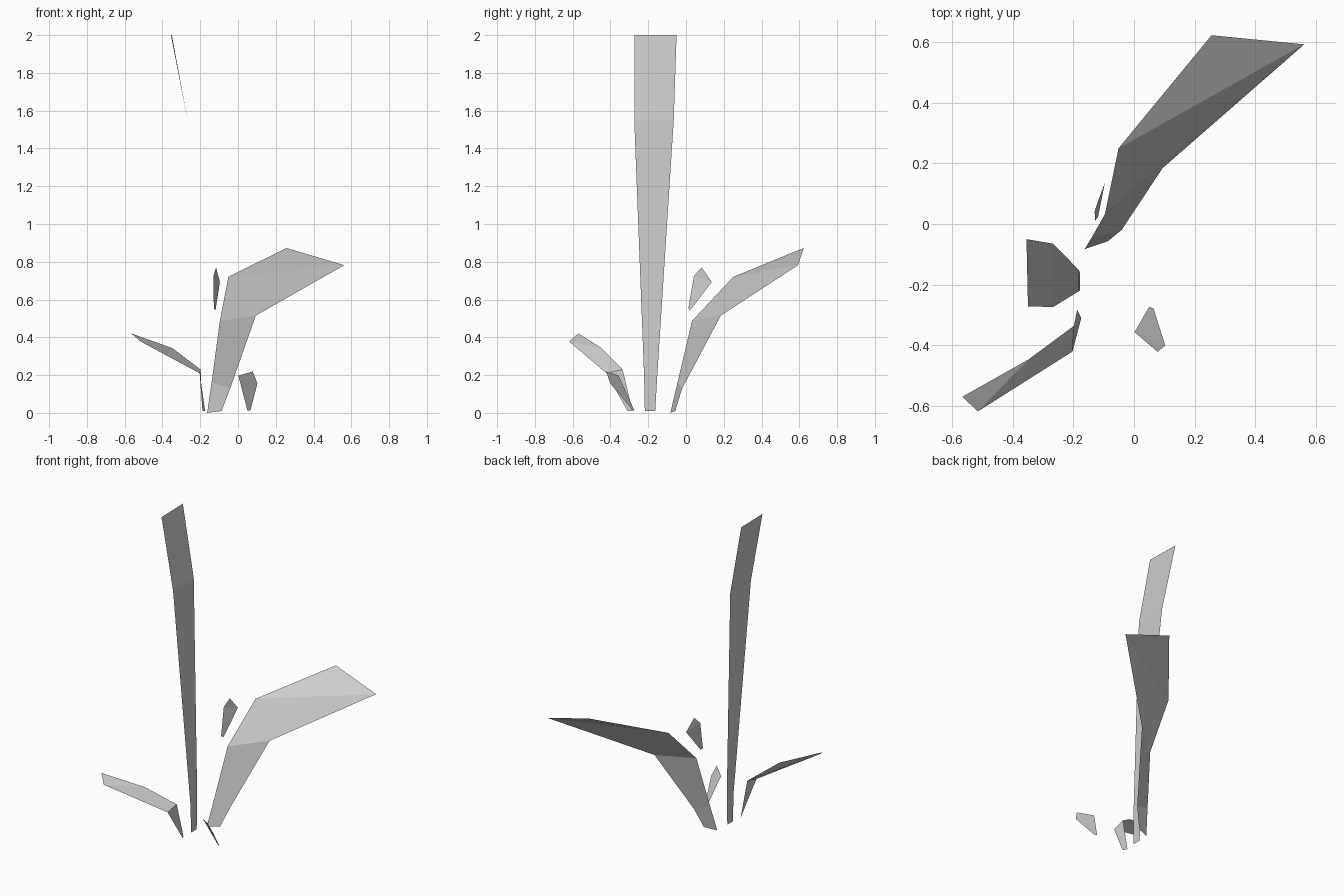
import bpy


def blade(name, left, right):
    """Flat-shaded leaf strip between two edges; an extra left point closes the tip."""
    n = len(right)
    verts = left + right
    off = len(left)
    faces = [(i, off + i, off + i + 1, i + 1) for i in range(n - 1)]
    if len(left) > n:
        faces.append((n - 1, off + n - 1, n))
    mesh = bpy.data.meshes.new(name)
    mesh.from_pydata(verts, [], faces)
    mesh.update()
    obj = bpy.data.objects.new(name, mesh)
    bpy.context.collection.objects.link(obj)
    return obj


# Tall upright blade
blade("tall_leaf",
      [(-.178, -.218, .01), (-.182, -.222, .2), (-.267, -.274, 1.55), (-.35, -.272, 2)],
      [(-.178, -.163, .01), (-.182, -.152, .2), (-.267, -.065, 1.55), (-.355, -.05, 2)])

# Broad arching blade
blade("broad_leaf",
      [(-.163, -.083, 0), (-.14, -.045, .16), (-.096, .032, .487), (-.051, .25, .72), (.256, .623, .873)],
      [(-.087, -.057, .01), (-.041, -.02, .13), (.094, .184, .515), (.562, .593, .782)])

# Low blade bending outwards
blade("low_leaf",
      [(-.188, -.283, .01), (-.198, -.336, .23), (-.348, -.447, .343), (-.566, -.57, .421)],
      [(-.174, -.31, .01), (-.203, -.421, .21), (-.516, -.619, .378)])

# Small sprout at the front
blade("front_sprout",
      [(.05, -.273, .012), (.002, -.357, .198), (.078, -.422, .219)],
      [(.065, -.28, .012), (.103, -.401, .156)])

# Small leaflet held above the ground
blade("upper_leaflet",
      [(-.128, .012, .552), (-.13, .042, .725), (-.116, .083, .77)],
      [(-.119, .022, .543), (-.096, .136, .693)])
